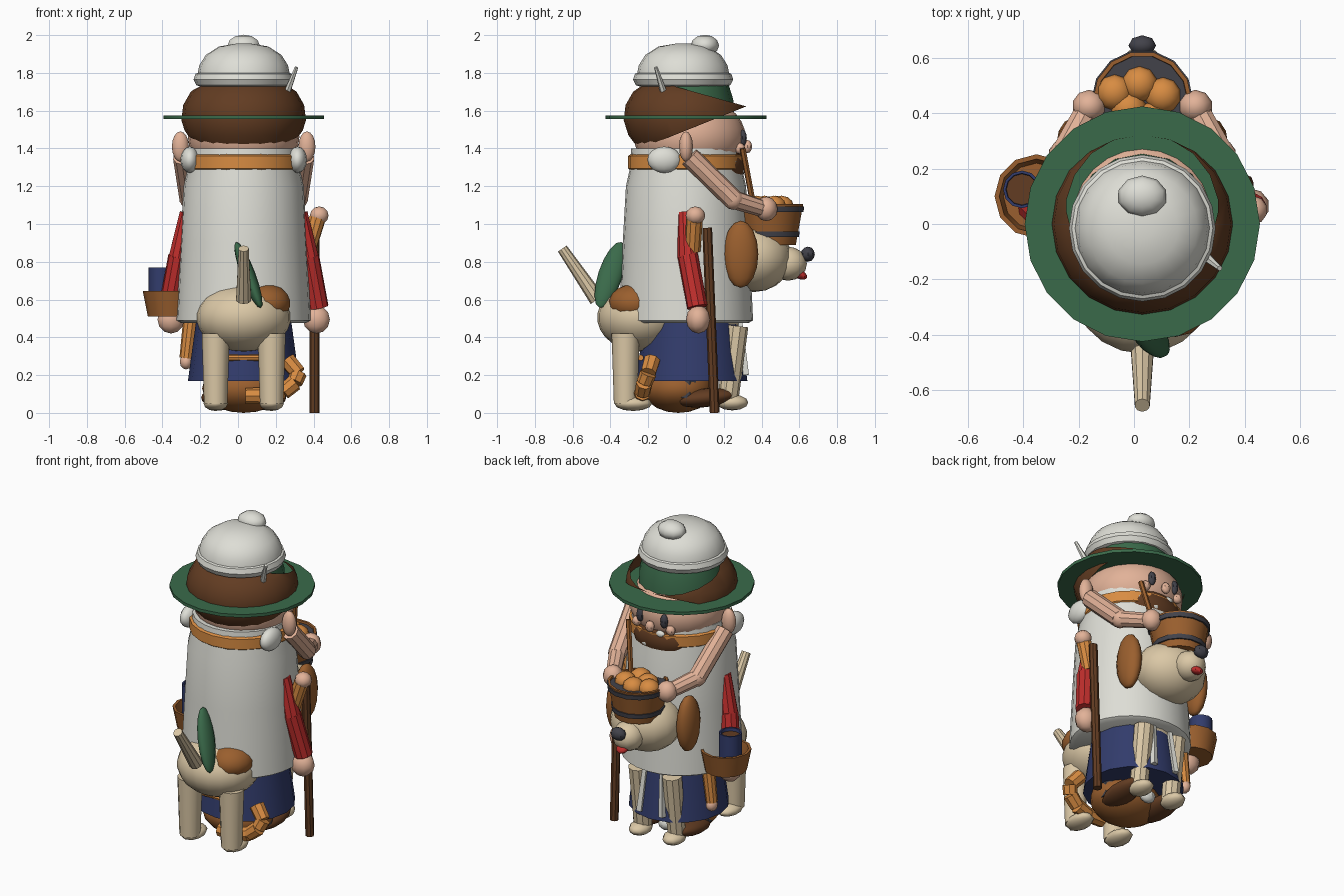
import bpy, bmesh, math
from mathutils import Vector

CX = 0.03  # the model's mirror plane


def mat(name, rgb):
    m = bpy.data.materials.new(name)
    m.diffuse_color = [((c / 255 + 0.055) / 1.055) ** 2.4 for c in rgb] + [1]
    return m


WHITE = mat("off white", (222, 222, 214))
BROWN = mat("dark brown", (98, 60, 34))
WOOD = mat("wood brown", (154, 95, 46))
ORANGE = mat("orange", (216, 140, 66))
GREEN = mat("green", (58, 106, 74))
SKIN = mat("skin", (226, 178, 152))
CREAM = mat("cream", (219, 200, 166))
BLUE = mat("navy blue", (50, 60, 108))
RED = mat("red", (192, 46, 44))
DARK = mat("charcoal", (66, 66, 74))


def finish(name, bm, material):
    bmesh.ops.recalc_face_normals(bm, faces=bm.faces)
    me = bpy.data.meshes.new(name)
    bm.to_mesh(me)
    bm.free()
    ob = bpy.data.objects.new(name, me)
    bpy.context.collection.objects.link(ob)
    me.materials.append(material)
    return ob


def lathe(name, prof, x, y, material, n=16, cuts=()):
    """Spin (radius, z) points about a vertical axis; cuts are (point, normal) planes."""
    bm = bmesh.new()
    rings = [[bm.verts.new((x + r * math.cos(2 * math.pi * i / n),
                            y + r * math.sin(2 * math.pi * i / n), z))
              for i in range(n)] for r, z in prof]
    for a, b in zip(rings, rings[1:]):
        for i in range(n):
            bm.faces.new((a[i], a[(i + 1) % n], b[(i + 1) % n], b[i]))
    bm.faces.new(rings[0])
    bm.faces.new(rings[-1])
    for p, no in cuts:
        bmesh.ops.bisect_plane(bm, geom=bm.verts[:] + bm.edges[:] + bm.faces[:],
                               plane_co=p, plane_no=no, clear_outer=True)
    return finish(name, bm, material)


def ball(name, loc, rad, material, rot=(0, 0, 0), n=12):
    bm = bmesh.new()
    bmesh.ops.create_uvsphere(bm, u_segments=n, v_segments=max(6, n * 2 // 3), radius=1)
    ob = finish(name, bm, material)
    ob.location, ob.scale, ob.rotation_euler = loc, rad, rot
    return ob


def rod(name, a, b, r1, r2, material, n=10):
    a, b = Vector(a), Vector(b)
    bm = bmesh.new()
    bmesh.ops.create_cone(bm, cap_ends=True, segments=n, radius1=r1, radius2=r2,
                          depth=(b - a).length)
    ob = finish(name, bm, material)
    ob.location = (a + b) / 2
    ob.rotation_euler = (b - a).to_track_quat('Z', 'Y').to_euler()
    return ob


# Robe, collar and skirt
lathe("robe", [(0.33, 0.475), (0.355, 0.49), (0.35, 0.6), (0.335, 0.9), (0.318, 1.2),
               (0.30, 1.28), (0.29, 1.40)], CX, 0, WHITE, 28)
lathe("orange_scarf", [(0.295, 1.285), (0.308, 1.295), (0.308, 1.36), (0.29, 1.37)],
      CX, 0, ORANGE, 20)
lathe("skirt", [(0.295, 0.17), (0.28, 0.28), (0.25, 0.5)], CX, 0.03, BLUE, 16)

# Head, hair and green hat
ball("head", (CX, 0.02, 1.46), (0.295, 0.295, 0.22), SKIN, n=24)
lathe("hair", [(0.26, 1.41), (0.305, 1.47), (0.33, 1.55), (0.32, 1.63), (0.28, 1.70),
               (0.23, 1.735)], CX, 0, BROWN, 20,
      [((0, -0.1, 1.455), (0, 0.4, -1)), ((0, -0.1, 1.74), (0, 0.28, 1))])
lathe("hat_brim", [(0.425, 1.555), (0.425, 1.575)], CX, 0, GREEN, 20)
lathe("hat_crown", [(0.255, 1.57), (0.25, 1.66), (0.225, 1.74)], CX, 0, GREEN, 16)

# White cap with pompom and pin
lathe("white_cap", [(0.22, 1.725), (0.25, 1.735), (0.265, 1.765), (0.255, 1.795),
                    (0.243, 1.80), (0.235, 1.84), (0.20, 1.895), (0.13, 1.94),
                    (0.04, 1.955)], CX, -0.015, WHITE, 20)
ball("pompom", (CX, 0.1, 1.945), (0.09, 0.075, 0.057), WHITE, n=10)
rod("hat_pin", (0.25, -0.11, 1.67), (0.31, -0.16, 1.83), 0.02, 0.01, WHITE, 6)
ball("cap_bead", (CX, 0.17, 1.70), (0.012, 0.05, 0.03), WHITE, n=8)

# Face on the rear side: beard, spots, nose
ball("beard", (CX, 0.19, 1.31), (0.20, 0.125, 0.13), BROWN, n=16)
for i, (dx, z) in enumerate([(-0.13, 1.31), (-0.05, 1.36), (0.05, 1.28), (0.13, 1.33)]):
    ball(f"beard_spot_{i}", (CX + dx, 0.31 - abs(dx) * 0.45, z), (0.032, 0.02, 0.022), WHITE, n=8)
ball("nose", (CX, 0.325, 1.41), (0.03, 0.025, 0.035), SKIN, n=8)

# Dog: body, head, tail
ball("dog_rump", (CX, -0.24, 0.505), (0.25, 0.23, 0.18), CREAM, n=20)
ball("dog_patch", (0.15, -0.27, 0.58), (0.13, 0.14, 0.103), WOOD, n=14)
ball("dog_chest", (CX, 0.1, 0.52), (0.22, 0.2, 0.16), CREAM, n=16)
ball("dog_head", (CX, 0.36, 0.82), (0.22, 0.2, 0.18), CREAM, n=16)
ball("dog_snout", (CX, 0.54, 0.79), (0.095, 0.1, 0.09), CREAM)
ball("dog_nose", (CX, 0.645, 0.84), (0.05, 0.037, 0.04), DARK, n=8)
ball("dog_tongue", (CX, 0.60, 0.735), (0.04, 0.045, 0.025), RED, (-0.5, 0, 0), 8)
rod("dog_tail", (CX, -0.47, 0.60), (CX, -0.655, 0.87), 0.042, 0.028, CREAM)

# Green feather
ball("feather", (0.055, -0.40, 0.73), (0.038, 0.065, 0.195), GREEN, (-0.3, -0.36, 0))

# Rear basket with hoops and oranges
BY = 0.445
lathe("basket", [(0.14, 0.89), (0.18, 1.105), (0.165, 1.105), (0.16, 1.06)], CX, BY, WOOD, 14)
for z in (0.945, 1.078):
    r = 0.14 + (z - 0.89) * 0.186 + 0.007
    lathe("basket_hoop", [(r - 0.02, z - 0.014), (r, z - 0.014), (r + 0.003, z + 0.014),
                          (r - 0.02, z + 0.014)], CX, BY, DARK, 14)
for dx, dy in ((0.075, 0.02), (-0.01, 0.06), (-0.05, -0.03), (0.03, -0.07), (-0.1, 0.03)):
    ball("orange_fruit", (CX + dx, BY + dy, 1.095), (0.065, 0.065, 0.055), ORANGE, n=10)
rod("spoon_handle", (0.14, 0.36, 1.08), (0.20, 0.30, 1.40), 0.016, 0.016, WOOD, 6)

# Mirrored limbs and details
for s, side in ((-1, "left"), (1, "right")):
    def P(dx, y, z):
        return (CX + s * dx, y, z)
    ball(f"eye_{side}", P(0.085, 0.30, 1.455), (0.025, 0.022, 0.045), DARK, n=8)
    ball(f"cheek_{side}", P(0.12, 0.285, 1.40), (0.03, 0.028, 0.03), SKIN, n=8)
    # bare arms holding the basket
    ball(f"shoulder_{side}", P(0.335, 0, 1.41), (0.045, 0.037, 0.08), SKIN)
    rod(f"upper_arm_{side}", P(0.32, 0.02, 1.355), P(0.285, 0.25, 1.13), 0.055, 0.055, SKIN)
    ball(f"elbow_{side}", P(0.285, 0.25, 1.13), (0.055, 0.055, 0.055), SKIN, n=10)
    rod(f"forearm_{side}", P(0.285, 0.25, 1.13), P(0.2, 0.41, 1.08), 0.05, 0.045, SKIN)
    ball(f"basket_hand_{side}", P(0.192, 0.425, 1.08), (0.062, 0.06, 0.065), SKIN, n=10)
    ball(f"shoulder_puff_{side}", P(0.285, -0.115, 1.34), (0.05, 0.09, 0.07), WHITE)
    # red sleeves and hands
    rod(f"red_upper_sleeve_{side}", P(0.30, -0.005, 1.06), P(0.345, 0.01, 0.82), 0.04, 0.055, RED)
    rod(f"red_lower_sleeve_{side}", P(0.345, 0.01, 0.83), P(0.395, 0.06, 0.56), 0.055, 0.055, RED)
    ball(f"hand_{side}", P(0.385, 0.065, 0.495), (0.075, 0.065, 0.075), SKIN, n=10)
    # dog ears and legs
    ball(f"dog_ear_{side}", P(0.25, 0.29, 0.84), (0.06, 0.093, 0.178), WOOD)
    rod(f"hind_leg_{side}", P(0.148, -0.32, 0.05), P(0.148, -0.32, 0.42), 0.062, 0.074, CREAM, 12)
    ball(f"hind_paw_{side}", P(0.148, -0.28, 0.05), (0.068, 0.1, 0.04), CREAM, n=10)
    rod(f"front_leg_{side}", P(0.12, 0.22, 0.05), P(0.12, 0.27, 0.46), 0.055, 0.06, CREAM)
    ball(f"front_paw_{side}", P(0.12, 0.245, 0.055), (0.065, 0.085, 0.042), CREAM, n=10)
    # apron strings and shoes
    rod(f"apron_string_{side}", P(0.06, 0.285, 0.48), P(0.08, 0.315, 0.2), 0.016, 0.022, WHITE, 4)
    ball(f"shoe_{side}", P(0.14, 0.1, 0.08), (0.085, 0.16, 0.05), BROWN, (0.1, 0, 0))
    rod(f"boot_shaft_{side}", P(0.14, 0.0, 0.08), P(0.14, 0.0, 0.25), 0.065, 0.065, DARK)

# Cat under the skirt: body, belt, segmented tail
ball("cat_body", (CX, -0.04, 0.13), (0.22, 0.19, 0.13), WOOD, n=16)
rod("cat_belt", (-0.1, -0.24, 0.292), (0.16, -0.24, 0.292), 0.016, 0.016, ORANGE, 8)
ball("cat_nose", (CX, 0.16, 0.08), (0.05, 0.04, 0.04), WHITE, n=8)
tail = [(0.04, -0.24, 0.09), (0.15, -0.24, 0.09), (0.24, -0.23, 0.11), (0.30, -0.22, 0.16),
        (0.32, -0.20, 0.21), (0.26, -0.18, 0.28)]
for i, (a, b) in enumerate(zip(tail, tail[1:])):
    rod(f"cat_tail_{i}", a, b, 0.042, 0.045, ORANGE, 8)

# Orange arms: one raised on the staff side, one hanging
rod("raised_arm", (0.37, 0.035, 0.86), (0.42, 0.045, 1.03), 0.042, 0.045, ORANGE)
ball("raised_hand", (0.43, 0.05, 1.045), (0.052, 0.052, 0.048), SKIN, n=10)
rod("hanging_arm", (-0.25, 0.13, 0.5), (-0.275, 0.13, 0.29), 0.04, 0.035, ORANGE)
ball("hanging_hand", (-0.275, 0.13, 0.27), (0.035, 0.04, 0.04), SKIN, n=10)

# Staff
rod("staff", (0.405, 0.152, 0), (0.405, 0.112, 0.98), 0.026, 0.026, BROWN, 8)

# Side basket with a blue cup
lathe("side_basket", [(0.125, 0.51), (0.152, 0.645), (0.135, 0.645), (0.12, 0.56)],
      -0.352, 0.1, WOOD, 12)
lathe("cup", [(0.068, 0.55), (0.068, 0.77), (0.058, 0.77), (0.055, 0.74)], -0.405, 0.125, BLUE, 12)
lathe("cup_drink", [(0.056, 0.74), (0.056, 0.75)], -0.405, 0.125, BROWN, 12)

# Smooth round parts, keep hard rims
bpy.ops.object.select_all(action='SELECT')
bpy.context.view_layer.objects.active = bpy.data.objects["robe"]
bpy.ops.object.shade_smooth_by_angle(angle=math.radians(35))
